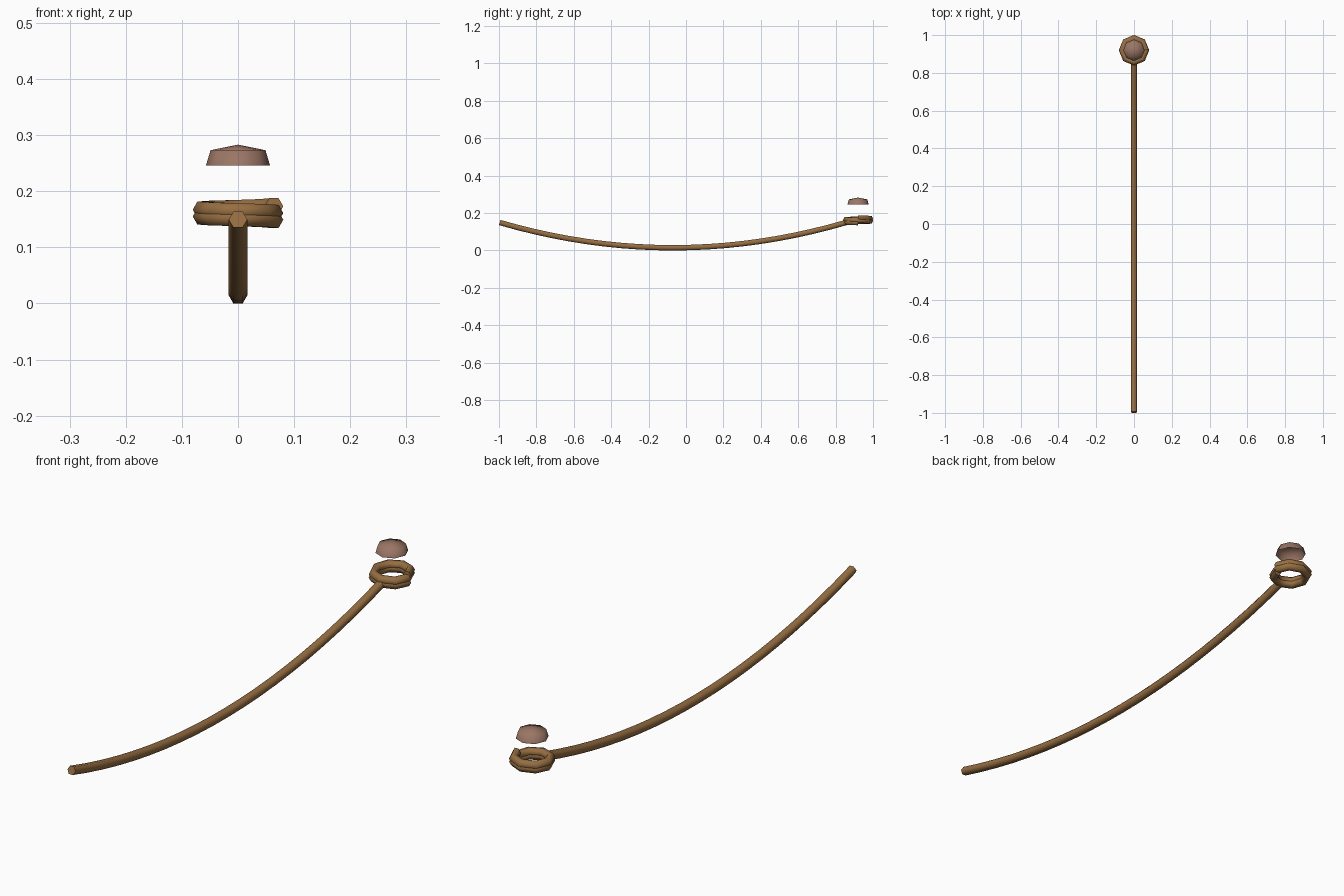
import bpy, bmesh, math
from mathutils import Vector

if "Cube" in bpy.data.objects:
    bpy.data.objects.remove(bpy.data.objects["Cube"])


def material(name, rgb):
    m = bpy.data.materials.new(name)
    m.diffuse_color = (*rgb, 1)
    m.use_nodes = True
    m.node_tree.nodes["Principled BSDF"].inputs["Base Color"].default_value = m.diffuse_color
    return m


BROWN = material("warm brown", (0.305, 0.156, 0.054))
MAUVE = material("dusty brown", (0.328, 0.181, 0.130))
R = 0.0167       # tube radius
RING_Y = 0.92    # centre of the coil


def add_object(name, bm, mat, angle):
    bmesh.ops.recalc_face_normals(bm, faces=bm.faces)
    me = bpy.data.meshes.new(name)
    bm.to_mesh(me)
    bm.free()
    me.materials.append(mat)
    ob = bpy.data.objects.new(name, me)
    bpy.context.collection.objects.link(ob)
    bpy.ops.object.select_all(action='DESELECT')
    ob.select_set(True)
    bpy.context.view_layer.objects.active = ob
    bpy.ops.object.shade_smooth_by_angle(angle=math.radians(angle))
    return ob


def tube(name, path, tangents, mat):
    """Sweep a flat-topped hexagon along the path and cap both ends."""
    bm = bmesh.new()
    rings = []
    for p, t in zip(path, tangents):
        t = t.normalized()
        side = t.cross(Vector((0, 0, 1))).normalized()
        up = side.cross(t)
        rings.append([bm.verts.new(p + R * (side * math.cos(a) + up * math.sin(a)))
                      for a in (k * math.pi / 3 for k in range(6))])
    for a, b in zip(rings, rings[1:]):
        for k in range(6):
            j = (k + 1) % 6
            bm.faces.new((a[k], a[j], b[j], b[k]))
    bm.faces.new(rings[0])
    bm.faces.new(rings[-1])
    return add_object(name, bm, mat, 65)


# Curved rod: shallow sagging arc
N, MID, HALF = 20, -0.07, 0.926
pts, tans = [], []
for i in range(N + 1):
    u = -1 + 2 * i / N
    pts.append(Vector((0, MID + HALF * u, 0.0145 + 0.135 * u * u)))
    tans.append(Vector((0, HALF, 0.27 * u)))
tube("curved_rod", pts, tans, BROWN)

# Coil: two overlapping eight-sided turns, starting at +x and running clockwise
pts, tans = [], []
for i in range(17):
    a = -i * math.pi / 4
    pts.append(Vector((0.064 * math.cos(a), RING_Y + 0.064 * math.sin(a),
                       0.149 + 0.024 * i / 16)))
    tans.append(Vector((math.sin(a), -math.cos(a), 0.03)))
tube("end_coil", pts, tans, BROWN)

# Floating cap: open eight-sided dome
bm = bmesh.new()
loops = [[bm.verts.new((r * math.cos(k * math.pi / 4),
                        RING_Y + r * math.sin(k * math.pi / 4), z))
          for k in range(8)] for r, z in ((0.057, 0.246), (0.049, 0.273))]
apex = bm.verts.new((0, RING_Y, 0.283))
for k in range(8):
    j = (k + 1) % 8
    bm.faces.new((loops[0][k], loops[0][j], loops[1][j], loops[1][k]))
    bm.faces.new((loops[1][k], loops[1][j], apex))
add_object("dome_cap", bm, MAUVE, 75)
